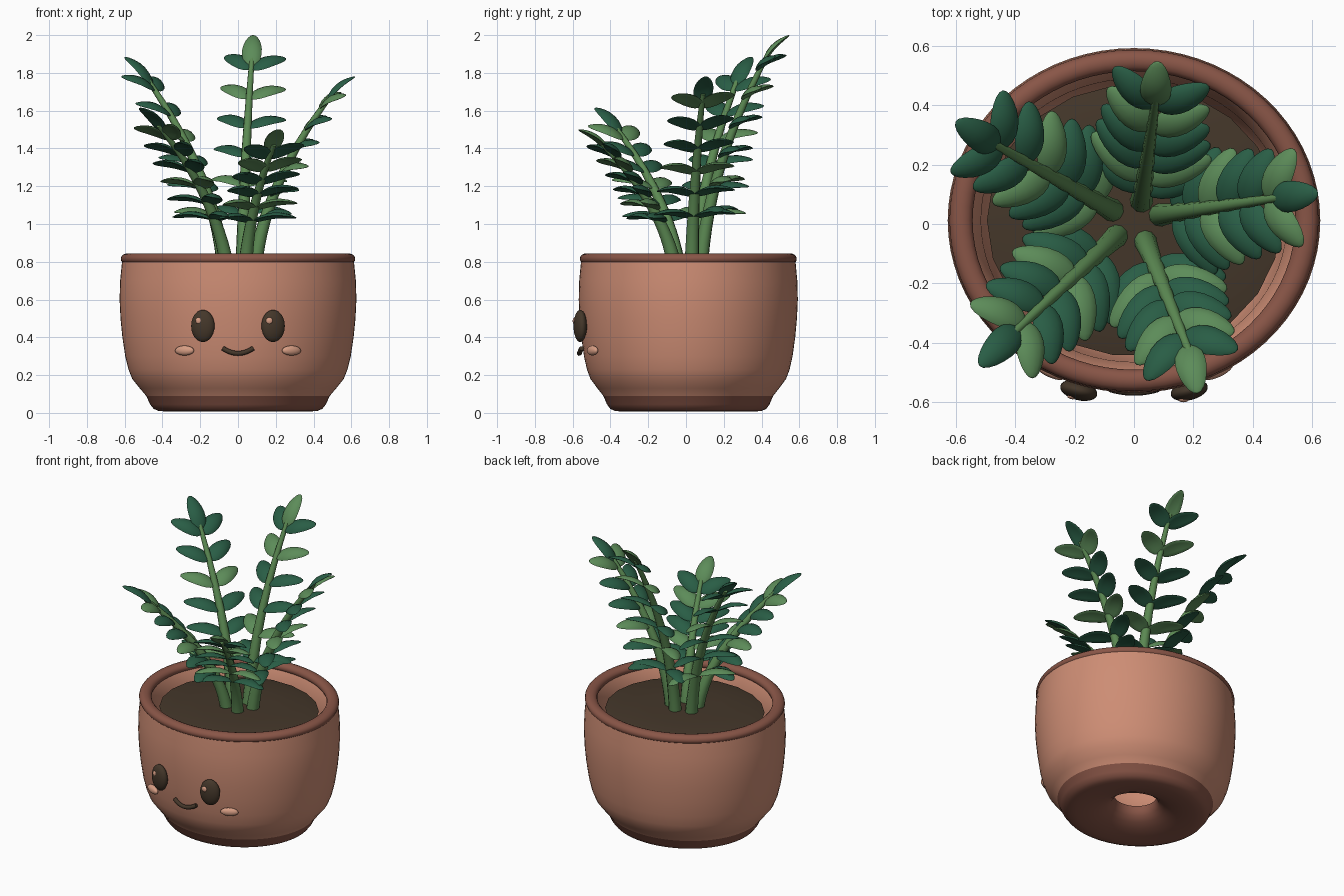
import bpy, bmesh, math
from mathutils import Vector, Matrix

cube = bpy.data.objects.get("Cube")
if cube:
    bpy.data.objects.remove(cube, do_unlink=True)

UP = Vector((0, 0, 1))
DEPTH = 0.925      # front-to-back squash of the pot
CENTRE_Y = 0.012


def material(name, rgb):
    m = bpy.data.materials.new(name)
    m.use_nodes = True
    m.diffuse_color = (*rgb, 1)
    m.node_tree.nodes["Principled BSDF"].inputs["Base Color"].default_value = (*rgb, 1)
    return m


clay = material("terracotta", (0.61, 0.265, 0.175))
dark_clay = material("dark terracotta", (0.25, 0.092, 0.063))
blush = material("blush", (0.68, 0.34, 0.23))
brown = material("soil brown", (0.058, 0.038, 0.023))
dark_leaf = material("dark leaf green", (0.022, 0.11, 0.06))
light_leaf = material("light leaf green", (0.108, 0.262, 0.1))
stem_green = material("stem green", (0.105, 0.25, 0.085))


def finish(name, bm, mats, angle=50):
    mesh = bpy.data.meshes.new(name)
    bmesh.ops.recalc_face_normals(bm, faces=bm.faces)
    bm.to_mesh(mesh)
    bm.free()
    for m in mats:
        mesh.materials.append(m)
    obj = bpy.data.objects.new(name, mesh)
    bpy.context.collection.objects.link(obj)
    bpy.ops.object.select_all(action='DESELECT')
    obj.select_set(True)
    bpy.context.view_layer.objects.active = obj
    bpy.ops.object.shade_smooth_by_angle(angle=math.radians(angle))
    return obj


def lathe(name, profile, mats, closed=True, sides=72, rule=None):
    """Spin (radius, height) points round the pot's oval axis."""
    bm = bmesh.new()
    rings = []
    for r, z in profile:
        rings.append([bm.verts.new((r * math.cos(math.tau * i / sides),
                                    r * DEPTH * math.sin(math.tau * i / sides) + CENTRE_Y, z))
                      for i in range(sides)])
    pairs = list(zip(rings, rings[1:]))
    if closed:
        pairs.append((rings[-1], rings[0]))
    else:
        bm.faces.new(rings[0])
    for a, b in pairs:
        for i in range(sides):
            j = (i + 1) % sides
            f = bm.faces.new((a[i], a[j], b[j], b[i]))
            if rule:
                f.material_index = rule(f.calc_center_median())
    return finish(name, bm, mats)


# Pot: drain hole, rounded foot, belly, then back down the inner wall
lathe("pot", [(0.132, 0.13), (0.135, 0.1), (0.15, 0.072), (0.185, 0.047), (0.235, 0.027),
              (0.3, 0.013), (0.37, 0.007), (0.42, 0.01), (0.447, 0.022), (0.465, 0.045),
              (0.486, 0.09), (0.52, 0.13),
              (0.56, 0.18), (0.58, 0.23), (0.597, 0.3), (0.612, 0.4), (0.622, 0.5),
              (0.627, 0.6), (0.624, 0.7), (0.614, 0.8), (0.56, 0.815), (0.545, 0.79),
              (0.515, 0.7), (0.505, 0.4), (0.44, 0.22), (0.3, 0.15)],
      [clay, dark_clay], rule=lambda c: int(c.z < 0.125 and math.hypot(c.x, c.y) < 0.25 or c.z < 0.09))

# Rounded rim
ring = [(0.582 + 0.039 * math.cos(a), 0.815 + 0.03 * math.sin(a))
        for a in (math.tau * k / 14 for k in range(14))]
lathe("pot_rim", ring, [dark_clay])

# Soil, slightly domed
lathe("soil", [(0.02, 0.775), (0.25, 0.772), (0.42, 0.765), (0.495, 0.75)],
      [brown], closed=False, sides=22)


# Face
def blob(name, centre, size, mat, yaw=0):
    bm = bmesh.new()
    bmesh.ops.create_uvsphere(bm, u_segments=24, v_segments=14, radius=1,
                              matrix=Matrix.Translation(centre) @ Matrix.Rotation(yaw, 4, 'Z')
                              @ Matrix.Diagonal((*size, 1)))
    finish(name, bm, [mat], 80)


for side, label in ((1, "left"), (-1, "right")):
    blob(label + "_eye", (side * 0.186, -0.56, 0.46), (0.064, 0.033, 0.085), brown, side * 0.25)
    blob(label + "_cheek", (side * 0.283, -0.495, 0.33), (0.055, 0.02, 0.026), blush, side * 0.45)
    blob(label + "_eye_glint", (side * 0.186 - 0.02, -0.585 - side * 0.005, 0.487),
         (0.018, 0.01, 0.018), blush)


def tube(name, points, radii, mat):
    data = bpy.data.curves.new(name, 'CURVE')
    data.dimensions = '3D'
    data.bevel_depth = 1
    data.bevel_resolution = 3
    data.use_fill_caps = True
    line = data.splines.new('POLY')
    line.points.add(len(points) - 1)
    for p, co, r in zip(line.points, points, radii):
        p.co = (*co, 1)
        p.radius = r
    line.use_smooth = True
    data.materials.append(mat)
    bpy.context.collection.objects.link(bpy.data.objects.new(name, data))


smile = [k / 6 for k in range(-6, 7)]
tube("mouth", [(0.08 * s, -0.565 + 0.012 * s * s, 0.315 + 0.027 * s * s) for s in smile],
     [0.013] * len(smile), brown)


# Leaves: a flattened sphere drawn out to a point and arched
def add_leaf(bm, base, direction, up, length, width, index):
    x = direction.normalized()
    y = up.cross(x).normalized()
    z = x.cross(y)
    made = bmesh.ops.create_uvsphere(bm, u_segments=12, v_segments=10, radius=1)["verts"]
    for v in made:
        u = (v.co.z + 1) / 2
        taper = 1.12 - 0.35 * u
        across = v.co.x * width / 2 * taper
        lift = (v.co.y * 0.011 + 0.12 * length * math.sin(math.pi * u)
                - 0.12 * width * v.co.x ** 2)
        v.co = base + x * (u * length) + y * across + z * lift
    for f in {f for v in made for f in v.link_faces}:
        f.material_index = index


# Each stem: base, end, leaf tip, first light pair counted from the top
stems = {
    "back": ((0.025, 0.075, 0.74), (0.075, 0.43, 1.89), (0.08, 0.548, 2.0), 2),
    "left": ((0.085, 0.03, 0.74), (0.5, 0.09, 1.69), (0.62, 0.105, 1.78), 1),
    "front_left": ((0.037, -0.055, 0.74), (0.19, -0.44, 1.42), (0.215, -0.57, 1.5), 2),
    "front_right": ((-0.055, -0.037, 0.74), (-0.42, -0.38, 1.52), (-0.52, -0.478, 1.615), 1),
    "right": ((-0.07, 0.045, 0.74), (-0.49, 0.28, 1.78), (-0.6, 0.345, 1.885), 3),
}
PAIRS = 6
for name, (start, end, tip, light) in stems.items():
    start, end, tip = Vector(start), Vector(end), Vector(tip)
    bend = start.lerp(end, 0.12)
    bend.z = (start.z + end.z) / 2

    def along(t):
        return start * (1 - t) ** 2 + bend * (2 * t * (1 - t)) + end * t * t

    steps = [k / 14 for k in range(15)]
    tube(name + "_stem", [along(t) for t in steps],
         [0.04 - 0.027 * t for t in steps], stem_green)

    out = end - start
    out.z = 0
    out.normalize()
    sideways = UP.cross(out)
    bm = bmesh.new()
    top_z = end.z - 0.07
    low_z = 1.01 + 0.08 * (end.z - 1.42)
    for k in range(PAIRS):
        low = k / (PAIRS - 1)      # 0 at the top pair, 1 at the lowest
        z = top_z + (low_z - top_z) * low
        base = along((z - start.z) / (end.z - start.z))
        pitch = math.radians(31 - 21 * low)
        forward = out * math.cos(pitch) + UP * math.sin(pitch)
        normal = UP * math.cos(pitch) - out * math.sin(pitch)
        for s in (1, -1):
            sweep = math.radians(37 - 9 * low + 4 * s)
            way = sideways * s * math.cos(sweep) + forward * math.sin(sweep)
            add_leaf(bm, base, way, normal, 0.205 + 0.04 * low, 0.112,
                     int((k + 1 - light) % 3 == 0))
    root = along(0.95)
    add_leaf(bm, root, tip - root, UP - out * 0.5, (tip - root).length, 0.11, int(light == 2))
    finish(name + "_leaves", bm, [dark_leaf, light_leaf], 60)
